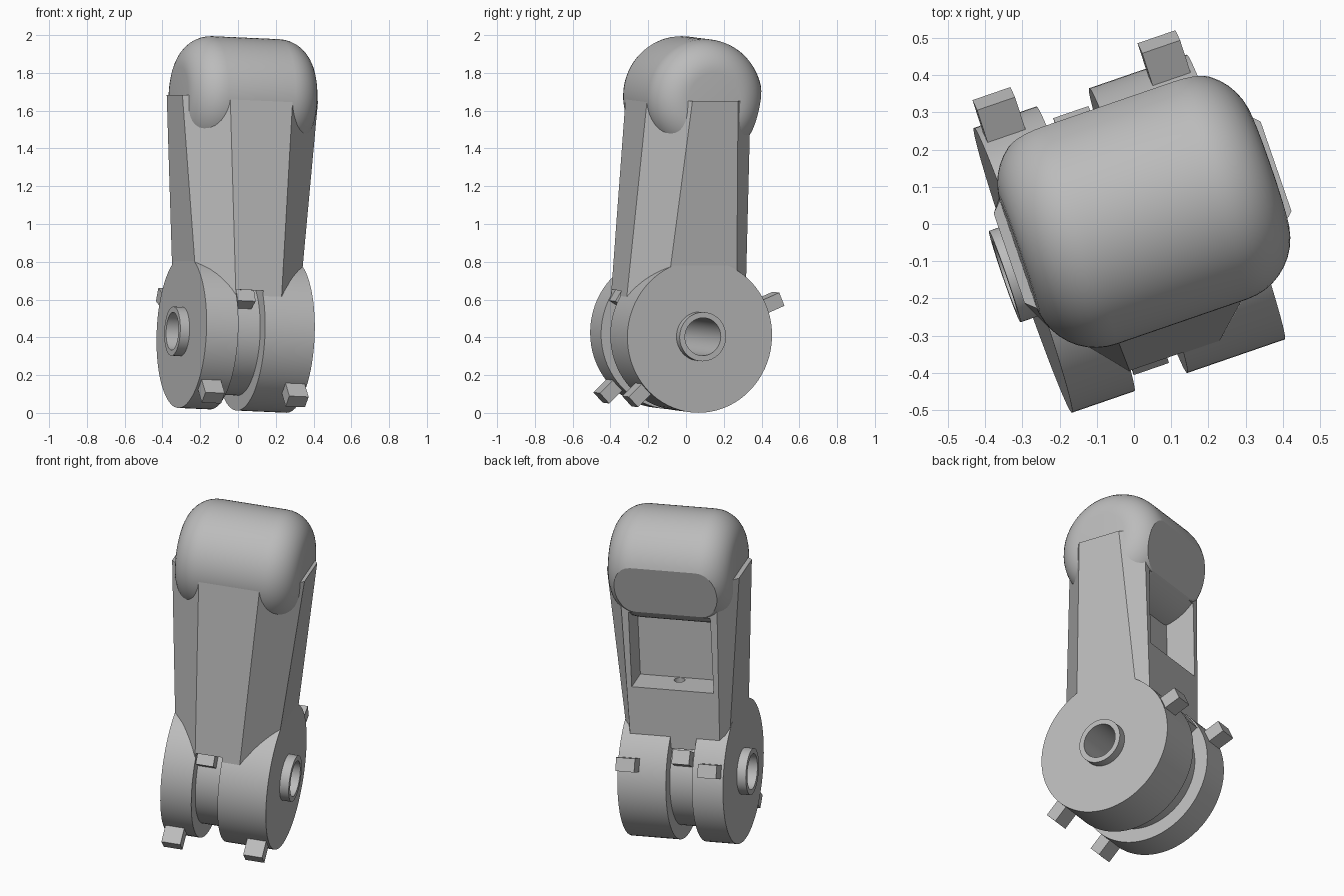
import bpy
import bmesh
from math import radians, cos, sin
from mathutils import Matrix, Vector

cube = bpy.data.objects.get("Cube")
if cube:
    bpy.data.objects.remove(cube)

# Local frame: x along the hinge, y to the back, z up the link, origin in the hinge
FRAME = (Matrix.Translation((-0.0125, -0.026, 0.418))
         @ Matrix.Rotation(radians(19), 4, 'Z') @ Matrix.Rotation(radians(2.4), 4, 'Y'))
ALONG_X = Matrix.Rotation(radians(90), 4, 'Y')

grey = bpy.data.materials.new("plain grey")
grey.use_nodes = True
grey.diffuse_color = (0.5, 0.5, 0.5, 1)
grey.node_tree.nodes["Principled BSDF"].inputs["Base Color"].default_value = (0.5, 0.5, 0.5, 1)


def finish(bm, name):
    bmesh.ops.recalc_face_normals(bm, faces=bm.faces)
    mesh = bpy.data.meshes.new(name)
    bm.to_mesh(mesh)
    bm.free()
    mesh.materials.append(grey)
    obj = bpy.data.objects.new(name, mesh)
    bpy.context.collection.objects.link(obj)
    obj.matrix_world = FRAME
    return obj


def box(name, low, high, turn=Matrix()):
    low, high = Vector(low), Vector(high)
    bm = bmesh.new()
    place = turn @ Matrix.Translation((low + high) / 2) @ Matrix.Diagonal((*(high - low), 1))
    bmesh.ops.create_cube(bm, size=1, matrix=place)
    return finish(bm, name)


def rod(name, radius, length, place):
    bm = bmesh.new()
    bmesh.ops.create_cone(bm, cap_ends=True, segments=48, radius1=radius,
                          radius2=radius, depth=length, matrix=place)
    return finish(bm, name)


def cut(obj, cutter):
    cutter.hide_render = True
    mod = obj.modifiers.new("cut", 'BOOLEAN')
    mod.operation = 'DIFFERENCE'
    mod.solver = 'EXACT'
    mod.object = cutter
    bpy.context.view_layer.update()
    bpy.context.view_layer.objects.active = obj
    bpy.ops.object.modifier_apply(modifier=mod.name)
    bpy.data.objects.remove(cutter)


def smooth(obj, angle=30):
    bpy.ops.object.select_all(action='DESELECT')
    obj.select_set(True)
    bpy.context.view_layer.objects.active = obj
    bpy.ops.object.shade_smooth_by_angle(angle=radians(angle))


# Hinge drum: turned profile with bosses, a groove and a through bore
END, BOSS, R = 0.303, 0.355, 0.405
profile = [(-BOSS, 0.1), (-BOSS, 0.13), (-END, 0.13), (-END, R), (-0.125, R), (-0.125, 0.325),
           (0.025, 0.325), (0.025, R), (END, R), (END, 0.13), (BOSS, 0.13), (BOSS, 0.1)]
bm = bmesh.new()
STEPS = 72
rings = []
for i in range(STEPS):
    a = radians(360 * i / STEPS)
    rings.append([bm.verts.new((x, r * cos(a), r * sin(a))) for x, r in profile])
for i in range(STEPS):
    here, there = rings[i], rings[(i + 1) % STEPS]
    for j in range(len(profile)):
        k = (j + 1) % len(profile)
        bm.faces.new((here[j], here[k], there[k], there[j]))
smooth(finish(bm, "hinge_drum"))


# Tapered arm with chamfered corners
def section(z, front, side, back):
    half = [front, (side[0], side[1]), (side[0], side[2]), back]
    return [(x, y, z) for x, y in half] + [(-x, y, z) for x, y in reversed(half)]


lower = section(0, (0.119, -0.367), (0.27, -0.203, 0.217), (0.25, 0.27))
upper = section(1.25, (0.175, -0.268), (0.38, -0.085, 0.17), (0.28, 0.275))
bm = bmesh.new()
bottom = [bm.verts.new(p) for p in lower]
top = [bm.verts.new(p) for p in upper]
bm.faces.new(bottom)
bm.faces.new(top)
for i in range(len(bottom)):
    j = (i + 1) % len(bottom)
    bm.faces.new((bottom[i], bottom[j], top[j], top[i]))
arm = finish(bm, "arm")
cut(arm, rod("bore_cutter", 0.11, 1, ALONG_X))
cut(arm, box("groove_cutter", (-0.125, -0.6, -0.1), (0.025, 0.6, 0.23)))
cut(arm, box("pocket_cutter", (-0.235, 0.1, 0.585), (0.235, 0.6, 1.04)))
cut(arm, rod("cable_hole_cutter", 0.03, 0.3, Matrix.Translation((0, 0.135, 0.6))))

# Rounded head, cut flat at the lower back
HEAD_R = 0.315
centre = Matrix.Translation((0.004, 0.045, 1.255))
bm = bmesh.new()
bmesh.ops.create_cone(bm, cap_ends=True, segments=72, radius1=HEAD_R, radius2=HEAD_R,
                      depth=0.714, matrix=centre @ ALONG_X)
rims = [e for e in bm.edges if any(len(f.verts) > 4 for f in e.link_faces)]
bmesh.ops.bevel(bm, geom=rims, offset=0.17, segments=10, profile=0.5, affect='EDGES')
result = bmesh.ops.bisect_plane(bm, geom=bm.verts[:] + bm.edges[:] + bm.faces[:], dist=0.0001,
                                plane_co=(0, 0.27, 1.0), plane_no=(0, 0.35, -0.08),
                                clear_outer=True)
rim = [g for g in result["geom_cut"] if isinstance(g, bmesh.types.BMEdge)]
bmesh.ops.edgeloop_fill(bm, edges=rim)
smooth(finish(bm, "head"), 25)

# Stop tabs around the drum and small stops in the groove
for place, angle in (("back", 23), ("front", 224)):
    turn = Matrix.Rotation(radians(angle), 4, 'X')
    for side, x in (("left", 0.235), ("right", -0.235)):
        box(f"{place}_{side}_tab", (x - 0.054, 0.37, -0.038), (x + 0.054, 0.502, 0.038), turn)
for place, angle, x in (("back", 32, -0.05), ("front", 149, -0.07)):
    turn = Matrix.Rotation(radians(angle), 4, 'X')
    box(f"{place}_groove_stop", (x - 0.05, 0.3, -0.04), (x + 0.05, 0.4, 0.04), turn)
